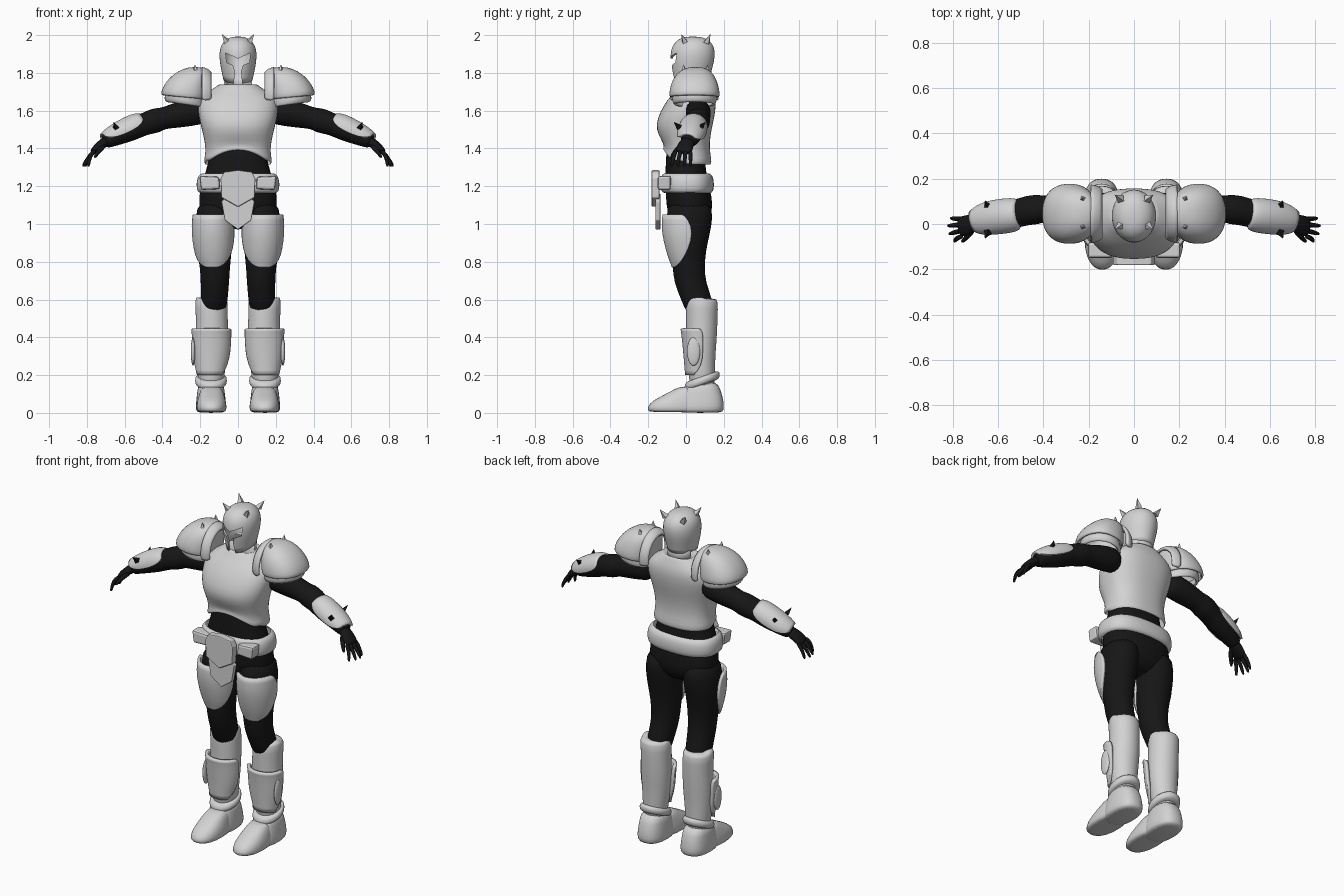
import bpy, bmesh, math
from mathutils import Vector, Matrix

if "Cube" in bpy.data.objects:
    bpy.data.objects.remove(bpy.data.objects["Cube"])


def material(name, value):
    m = bpy.data.materials.new(name)
    m.use_nodes = True
    colour = (value, value, value, 1)
    m.diffuse_color = colour
    m.node_tree.nodes["Principled BSDF"].inputs["Base Color"].default_value = colour
    return m


ARMOUR = material("light grey armour", 0.65)
SUIT = material("black suit", 0.008)


def finish(bm, name, mat, mirror=False, subdiv=0, thick=0, bevel=0, smooth=True):
    bmesh.ops.recalc_face_normals(bm, faces=bm.faces)
    mesh = bpy.data.meshes.new(name)
    bm.to_mesh(mesh)
    bm.free()
    mesh.materials.append(mat)
    for p in mesh.polygons:
        p.use_smooth = smooth
    ob = bpy.data.objects.new(name, mesh)
    bpy.context.collection.objects.link(ob)
    if subdiv:
        ob.modifiers.new("Round", "SUBSURF").levels = subdiv
        ob.modifiers["Round"].render_levels = subdiv
    if thick:
        s = ob.modifiers.new("Shell", "SOLIDIFY")
        s.thickness, s.offset = thick, -1
    if bevel:
        b = ob.modifiers.new("Bevel", "BEVEL")
        b.width, b.segments = bevel, 2
    if mirror:
        ob.modifiers.new("Mirror", "MIRROR")
    return ob


def loft(name, rings, mat, n=20, power=2.0, flat=True, facing=None, caps=(True, True),
         shape=None, subdiv=1, **kw):
    """Rings are (x, y, z, half width, half depth[, half sweep in degrees])."""
    bm = bmesh.new()
    rows = []
    for i, r in enumerate(rings):
        c = Vector(r[:3])
        t = Vector((0, 0, 1))
        if not flat:
            t = Vector(rings[min(i + 1, len(rings) - 1)][:3]) - Vector(rings[max(i - 1, 0)][:3])
            t.normalize()
        v = (Vector((0, 1, 0)) - t * t.y).normalized()
        u = v.cross(t)
        row = []
        for k in range(n):
            if facing is None:
                a = math.tau * k / n
            else:
                a = math.radians(facing + r[5] * (2 * k / (n - 1) - 1))
            co, si = math.cos(a), math.sin(a)
            p = c + u * r[3] * math.copysign(abs(co) ** (2 / power), co) \
                + v * r[4] * math.copysign(abs(si) ** (2 / power), si)
            row.append(bm.verts.new(shape(p) if shape else p))
        rows.append(row)
    for a, b in zip(rows, rows[1:]):
        for k in range(n if facing is None else n - 1):
            j = (k + 1) % n
            bm.faces.new((a[k], a[j], b[j], b[k]))
    if facing is None:
        for row, cap in zip((rows[0], rows[-1]), caps):
            if cap:
                bm.faces.new(row)
    return finish(bm, name, mat, subdiv=subdiv, **kw)


def span(x, z, half, front, back):
    """Level ring given by its front and back limits."""
    return (x, (front + back) / 2, z, half, (back - front) / 2)


def prism(name, outline, y0, y1, mat, **kw):
    bm = bmesh.new()
    front = [bm.verts.new((x, y0, z)) for x, z in outline]
    back = [bm.verts.new((x, y1, z)) for x, z in outline]
    bm.faces.new(front)
    bm.faces.new(back)
    for k in range(len(outline)):
        j = (k + 1) % len(outline)
        bm.faces.new((front[k], front[j], back[j], back[k]))
    return finish(bm, name, mat, smooth=False, **kw)


def symmetric(half):
    return half + [(-x, z) for x, z in reversed(half) if x]


def spike(name, base, direction, radius, height, mat):
    bm = bmesh.new()
    d = Vector(direction).normalized()
    m = Matrix.Translation(Vector(base) + d * height / 2) @ d.to_track_quat("Z", "Y").to_matrix().to_4x4()
    bmesh.ops.create_cone(bm, cap_ends=True, segments=4, radius1=radius, radius2=0, depth=height, matrix=m)
    return finish(bm, name, mat, mirror=True, smooth=False)


def blob(name, centre, size, mat):
    bm = bmesh.new()
    m = Matrix.Translation(centre) @ Matrix.Diagonal((*size, 1))
    bmesh.ops.create_uvsphere(bm, u_segments=20, v_segments=12, radius=1, matrix=m)
    return finish(bm, name, mat, mirror=True)


# Helmet, hollow with a T-shaped face opening
def chin(p):
    if p.z < 1.8:
        p.z -= 0.025 * max(0, (0.03 - p.y) / 0.1)
    return p


helmet = loft("helmet", [span(0, 1.765, .078, -.06, .125), span(0, 1.81, .088, -.075, .135),
                         span(0, 1.86, .098, -.083, .15), span(0, 1.91, .1, -.083, .155),
                         span(0, 1.95, .09, -.07, .145), span(0, 1.98, .063, -.04, .115),
                         span(0, 1.993, .025, 0, .07)],
              ARMOUR, n=28, caps=(False, True), shape=chin, thick=.012)
cutter = prism("visor_cutter", symmetric([(0, 1.875), (.02, 1.885), (.066, 1.905), (.06, 1.855), (.026, 1.84),
                                          (.016, 1.81), (.026, 1.70)]), -.2, 0, ARMOUR)
cutter.hide_render = True
cut = helmet.modifiers.new("Visor", "BOOLEAN")
cut.object, cut.operation, cut.solver = cutter, "DIFFERENCE", "EXACT"
bpy.context.view_layer.objects.active = helmet
for modifier in list(helmet.modifiers):
    bpy.ops.object.modifier_apply(modifier=modifier.name)
bpy.data.objects.remove(cutter)
for y, lean in ((-.005, -.5), (.11, .5)):
    spike("helmet_horns", (.058, y, 1.962), (.5, lean * .7, .8), .02, .055, ARMOUR)


# Cuirass with an arched lower edge
def arch(p):
    if p.z < 1.45 and p.y < 0:
        p.z += .055 * max(0, 1 - (p.x / .15) ** 2) * (1.45 - p.z) / .11
    elif p.z < 1.36:
        p.z -= .02
    return p


loft("cuirass", [span(0, 1.335, .172, -.112, .128), span(0, 1.345, .183, -.125, .138),
                 span(0, 1.375, .172, -.115, .128), span(0, 1.43, .175, -.128, .125),
                 span(0, 1.50, .192, -.16, .135), span(0, 1.56, .207, -.152, .15),
                 span(0, 1.63, .215, -.118, .16), span(0, 1.68, .195, -.08, .155),
                 span(0, 1.715, .13, -.045, .138), span(0, 1.75, .092, -.03, .125),
                 span(0, 1.72, .08, -.01, .115)],
     ARMOUR, n=32, power=2.4, caps=(False, True), shape=arch)
loft("neck_guard", [(0, .05, 1.71, .075, .07, 80), (0, .045, 1.79, .078, .075, 80)], ARMOUR,
     facing=90, thick=.01)

# Black suit: waist, hips and legs
loft("waist", [span(0, 1.45, .15, -.1, .1), span(0, 1.36, .15, -.105, .1), span(0, 1.28, .17, -.11, .105),
               span(0, 1.2, .2, -.11, .125), span(0, 1.1, .212, -.105, .145), span(0, 1.03, .19, -.09, .13),
               span(0, .97, .1, -.05, .07)], SUIT, n=28, power=2.3)
loft("legs", [span(.115, 1.13, .098, -.1, .135), span(.122, 1.03, .104, -.105, .145),
              span(.127, .94, .102, -.1, .125), span(.125, .85, .092, -.085, .105),
              span(.122, .77, .08, -.07, .1), span(.122, .69, .076, -.065, .105),
              span(.125, .61, .072, -.03, .14), span(.135, .5, .07, .01, .15)], SUIT, mirror=True)

# Belt, pouches and front plates
loft("belt", [span(0, 1.165, .2, -.115, .13), span(0, 1.17, .218, -.132, .146),
              span(0, 1.215, .222, -.136, .15), span(0, 1.26, .212, -.132, .142),
              span(0, 1.268, .19, -.115, .12)], ARMOUR, n=32, power=2.5, caps=(False, False))
prism("belt_pouches", [(.095, 1.185), (.195, 1.18), (.205, 1.255), (.1, 1.25)], -.15, -.08, ARMOUR,
      mirror=True, bevel=.012)
prism("lower_front_plate", symmetric([(0, .97), (.07, 1.02), (.088, 1.12), (.05, 1.16)]),
      -.162, -.135, ARMOUR, bevel=.005)
prism("buckle_plate", symmetric([(0, 1.09), (.088, 1.14), (.092, 1.24), (.075, 1.275), (0, 1.285)]),
      -.182, -.14, ARMOUR, bevel=.006)

# Thigh plates
loft("thigh_plates", [(.13, .01, 1.05, .112, .135, 72), (.132, .005, .99, .116, .137, 92),
                      (.13, .005, .91, .113, .125, 92), (.127, .01, .83, .103, .108, 72),
                      (.125, .015, .785, .094, .095, 45), (.125, .015, .77, .09, .09, 18)],
     ARMOUR, facing=-80, thick=.015, mirror=True)


# Boots
def cuff(p):
    if p.z > .58:
        p.z += .3 * (abs(p.x - .14) - .04) * (p.y < .1)
    return p


loft("boots", [span(.145, .1, .06, .02, .15), span(.142, .2, .072, .015, .155),
               span(.14, .3, .082, .005, .155), span(.138, .4, .088, 0, .165),
               span(.138, .5, .084, 0, .168), span(.142, .6, .09, -.005, .172),
               span(.142, .605, .07, .015, .155)], ARMOUR, shape=cuff, mirror=True)


def tilt(p):
    p.z += .35 * (p.y - .08)
    return p


loft("ankle_rings", [span(.143, .145, .07, .01, .165), span(.143, .15, .085, -.01, .18),
                     span(.143, .185, .087, -.01, .18), span(.143, .195, .07, .01, .165)],
     ARMOUR, shape=tilt, mirror=True)
loft("heels", [span(.143, 0, .07, -.04, .19), span(.143, .012, .082, -.05, .202),
               span(.143, .06, .08, -.04, .202), span(.143, .12, .072, -.02, .185),
               span(.143, .17, .066, .01, .165)], ARMOUR, power=2.5, mirror=True)
loft("toe_caps", [span(.14, .004, .07, -.192, .08), span(.14, .012, .08, -.207, .09),
                  span(.14, .05, .08, -.2, .09), span(.14, .085, .07, -.14, .09),
                  span(.14, .12, .06, -.07, .08), span(.14, .14, .045, -.035, .07)],
     ARMOUR, power=2.3, mirror=True)
loft("shin_plates", [(.14, .065, .445, .108, .095, 88), (.14, .065, .42, .105, .09, 98),
                     (.14, .065, .32, .102, .08, 98), (.143, .065, .25, .088, .074, 95),
                     (.144, .065, .2, .08, .07, 60)],
     ARMOUR, facing=-80, thick=.018, mirror=True)
blob("shin_side_ovals", (.238, .04, .325), (.012, .035, .075), ARMOUR)


# Pauldrons in two layers with an arched inner collar
def droop(p):
    p.z += .12 * (p.x - .3) * max(0, (1.75 - p.z) / .1)
    return p


loft("pauldrons", [(.285, .045, 1.672, .112, .125), (.287, .045, 1.675, .124, .136),
                   (.28, .045, 1.72, .12, .132), (.262, .045, 1.77, .107, .115),
                   (.24, .05, 1.81, .08, .085), (.225, .05, 1.832, .035, .04)],
     ARMOUR, n=24, power=2.3, caps=(False, True), shape=droop, thick=.012, mirror=True)
loft("pauldron_underlayers", [(.275, .045, 1.635, .105, .108), (.28, .045, 1.65, .113, .12),
                              (.28, .045, 1.69, .105, .115)],
     ARMOUR, n=24, caps=(False, False), shape=droop, thick=.012, mirror=True)
loft("shoulder_collars", [(.14, .045, 1.69, .115, .11, 105), (.16, .045, 1.69, .135, .125, 105),
                          (.19, .045, 1.69, .142, .13, 105)],
     ARMOUR, flat=False, facing=180, thick=.015, mirror=True)
for y in (-.008, .108):
    spike("pauldron_spikes", (.225, y, 1.79), (.05, (y - .05) * 2, 1), .025, .055, ARMOUR)

# Arms with padded elbows
loft("arms", [(.17, .06, 1.60, .07, .065), (.25, .065, 1.592, .074, .068), (.34, .067, 1.572, .066, .064),
              (.40, .067, 1.558, .056, .058), (.42, .065, 1.553, .066, .066), (.47, .06, 1.537, .064, .066),
              (.50, .05, 1.527, .058, .062), (.56, .04, 1.503, .062, .066), (.64, .028, 1.468, .052, .055),
              (.69, .015, 1.442, .04, .045), (.71, .008, 1.43, .034, .04)],
     SUIT, flat=False, mirror=True)
loft("forearm_plates", [(.50, .045, 1.53, .06, .068, 70), (.53, .04, 1.517, .076, .078, 95),
                        (.62, .03, 1.478, .07, .078, 100), (.68, .018, 1.45, .058, .07, 90),
                        (.705, .01, 1.437, .048, .055, 60)],
     ARMOUR, flat=False, facing=180, thick=.014, mirror=True)
for y, side in ((-.035, -.8), (.075, .8)):
    spike("forearm_spikes", (.645, y, 1.51), (.35, side, .8), .018, .045, SUIT)

# Hands
loft("palms", [(.69, .012, 1.442, .03, .036), (.72, .002, 1.424, .026, .042), (.755, -.01, 1.395, .022, .048),
               (.775, -.015, 1.376, .014, .042)], SUIT, n=12, flat=False, mirror=True)
for y, reach in ((-.052, .79), (-.028, .812), (-.002, .818), (.022, .805)):
    tip = y * 1.35 - .005
    loft("fingers", [(.755, y, 1.392, .013, .013), (.785, (y + tip) / 2, 1.362, .012, .012),
                     (reach, tip, 1.315, .009, .009), (reach + .003, tip, 1.303, .005, .005)],
         SUIT, n=8, flat=False, mirror=True)
loft("thumbs", [(.705, -.015, 1.42, .016, .016), (.73, -.05, 1.395, .014, .014),
                (.755, -.075, 1.36, .01, .01), (.76, -.078, 1.35, .005, .005)],
     SUIT, n=8, flat=False, mirror=True)
